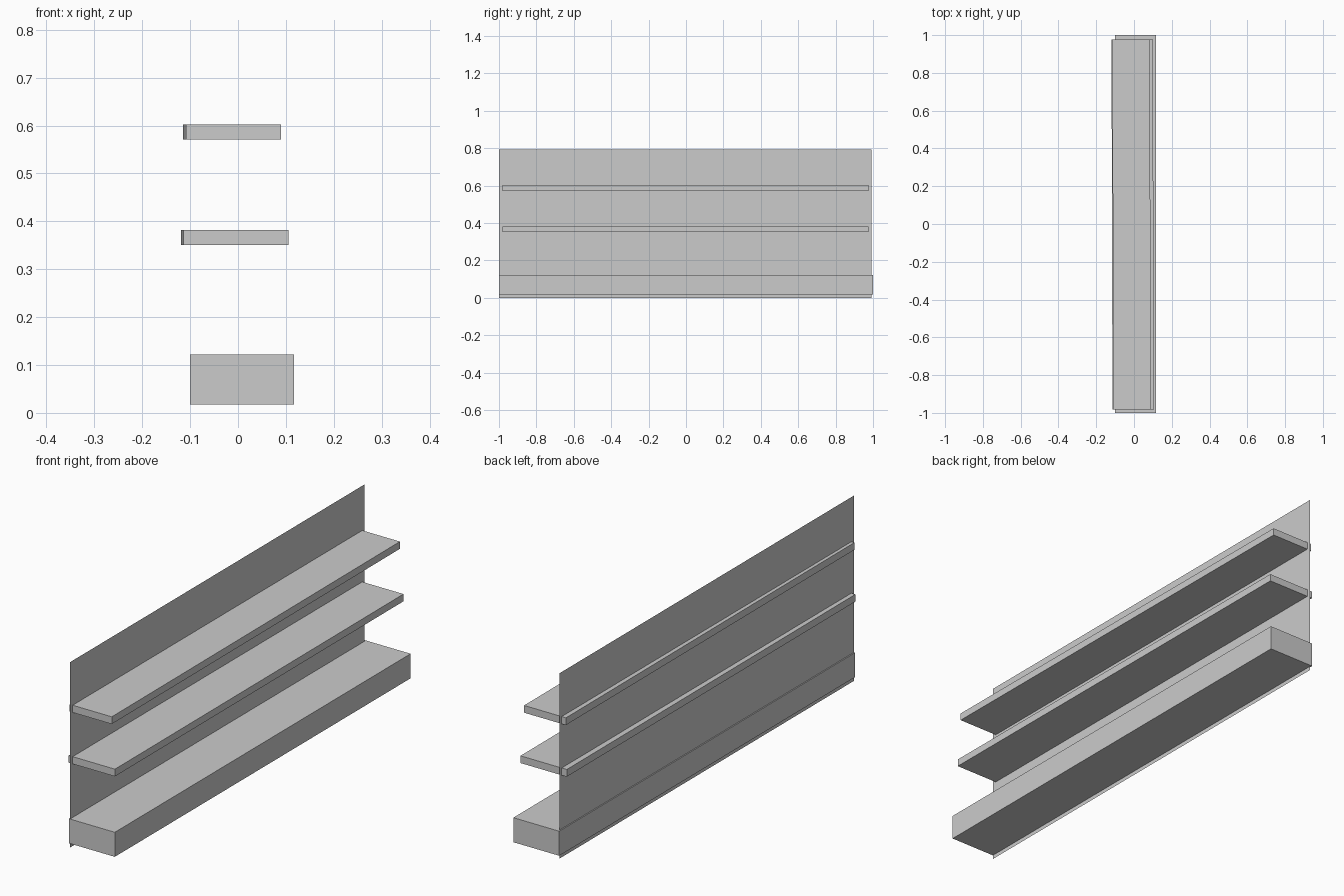
import bpy

if "Cube" in bpy.data.objects:
    bpy.data.objects.remove(bpy.data.objects["Cube"])


def make_mesh(name, verts, faces):
    mesh = bpy.data.meshes.new(name)
    mesh.from_pydata(verts, [], faces)
    mesh.update()
    obj = bpy.data.objects.new(name, mesh)
    bpy.context.collection.objects.link(obj)
    return obj


def make_board(name, front_x, back_x, y0, y1, z0, z1):
    """Board whose x extents may differ at the front and back ends."""
    outline = [(front_x[0], y0), (front_x[1], y0), (back_x[1], y1), (back_x[0], y1)]
    verts = [(x, y, z) for z in (z0, z1) for x, y in outline]
    faces = [(3, 2, 1, 0), (4, 5, 6, 7)]
    faces += [(i, (i + 1) % 4, (i + 1) % 4 + 4, i + 4) for i in range(4)]
    return make_board_obj(name, verts, faces)


def make_board_obj(name, verts, faces):
    return make_mesh(name, verts, faces)


# Thin back panel (single sheet)
px = -0.095
make_mesh("back_panel",
          [(px, -1, 0), (px, 0.992, 0), (px, 0.992, 0.793), (px, -1, 0.793)],
          [(0, 1, 2, 3)])

# Base plinth
make_board("base", (-0.1, 0.117), (-0.1, 0.117), -1, 1, 0.017, 0.122)

# Slightly skewed shelves poking through the panel
make_board("middle_shelf", (-0.114, 0.105), (-0.119, 0.100), -0.982, 0.976, 0.351, 0.382)
make_board("top_shelf", (-0.109, 0.090), (-0.115, 0.083), -0.982, 0.976, 0.571, 0.602)
